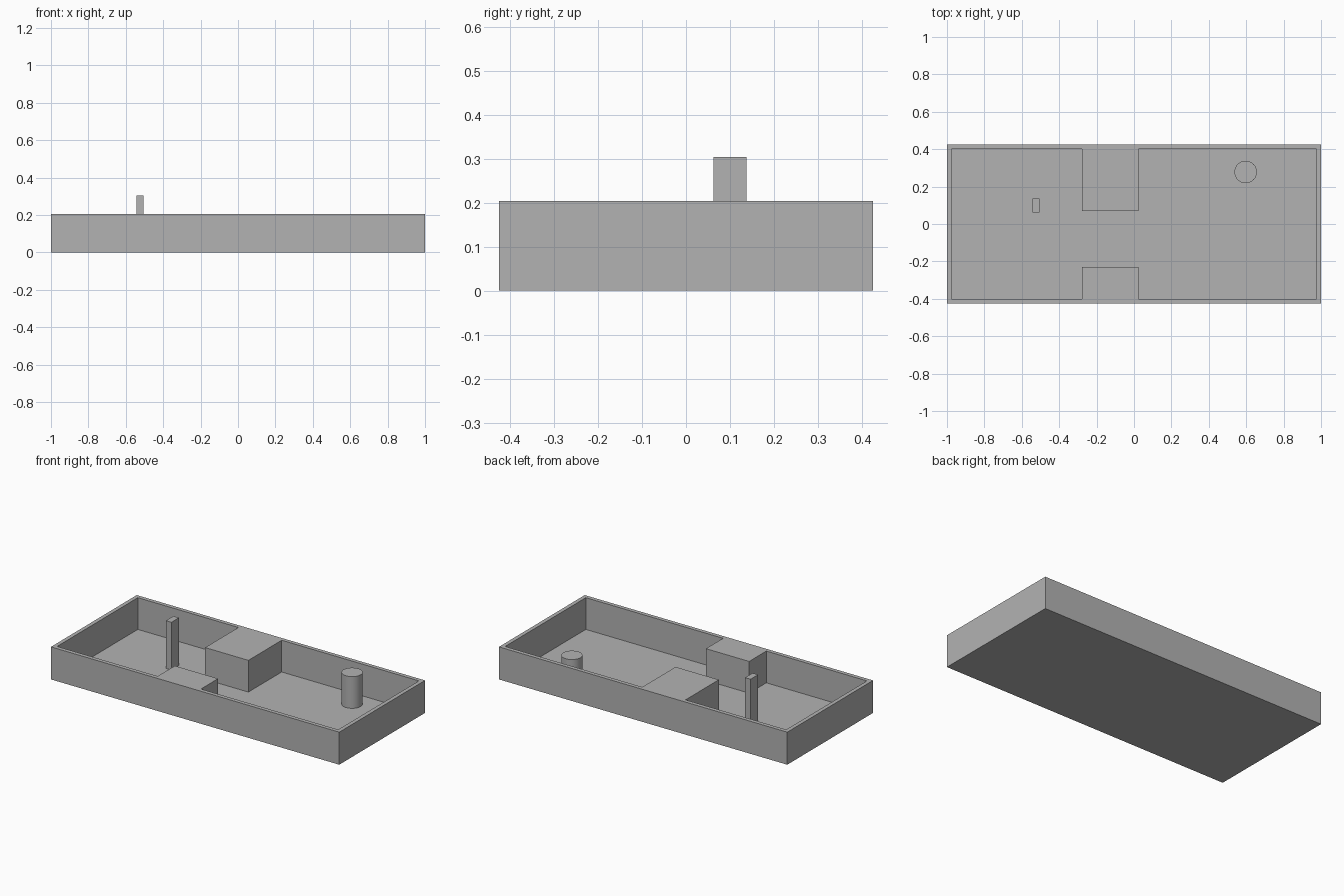
import bpy
import bmesh

cube = bpy.data.objects.get("Cube")
if cube:
    bpy.data.objects.remove(cube, do_unlink=True)

grey = bpy.data.materials.new("plain grey")
grey.use_nodes = True
colour = (0.45, 0.45, 0.45, 1)
grey.diffuse_color = colour
grey.node_tree.nodes["Principled BSDF"].inputs["Base Color"].default_value = colour

HALF_X, HALF_Y = 1.0, 0.425
WALL, FLOOR, RIM = 0.025, 0.005, 0.204


def prism(name, outline, bottom, top):
    """Extrude a flat outline upward into a solid."""
    bm = bmesh.new()
    face = bm.faces.new([bm.verts.new((x, y, bottom)) for x, y in outline])
    grown = bmesh.ops.extrude_face_region(bm, geom=[face])["geom"]
    verts = [v for v in grown if isinstance(v, bmesh.types.BMVert)]
    bmesh.ops.translate(bm, verts=verts, vec=(0, 0, top - bottom))
    bmesh.ops.recalc_face_normals(bm, faces=bm.faces)
    mesh = bpy.data.meshes.new(name)
    bm.to_mesh(mesh)
    bm.free()
    mesh.materials.append(grey)
    obj = bpy.data.objects.new(name, mesh)
    bpy.context.collection.objects.link(obj)
    return obj


def rectangle(x0, x1, y0, y1):
    return [(x0, y0), (x1, y0), (x1, y1), (x0, y1)]


# Tray: a solid slab hollowed out, leaving two blocks that narrow the middle
tray = prism("tray", rectangle(-HALF_X, HALF_X, -HALF_Y, HALF_Y), 0, RIM)
ix, iy = HALF_X - WALL, HALF_Y - WALL
block_left, block_right = -0.277, 0.023
gap_front, gap_back = -0.23, 0.07
hollow = prism("hollow_cutter", [
    (-ix, -iy), (block_left, -iy), (block_left, gap_front),
    (block_right, gap_front), (block_right, -iy), (ix, -iy),
    (ix, iy), (block_right, iy), (block_right, gap_back),
    (block_left, gap_back), (block_left, iy), (-ix, iy)], FLOOR, RIM + 0.1)
hollow.hide_render = True
cut = tray.modifiers.new("hollow", 'BOOLEAN')
cut.operation = 'DIFFERENCE'
cut.solver = 'EXACT'
cut.object = hollow
bpy.context.view_layer.objects.active = tray
bpy.ops.object.modifier_apply(modifier=cut.name)
bpy.data.objects.remove(hollow, do_unlink=True)

# Tall thin post on the floor
prism("post", rectangle(-0.544, -0.506, 0.0625, 0.1375), FLOOR, 0.304)

# Round column in the back corner
bpy.ops.mesh.primitive_cylinder_add(vertices=48, radius=0.06, depth=RIM - FLOOR,
                                    location=(0.597, 0.278, (RIM + FLOOR) / 2))
column = bpy.context.object
column.name = "column"
column.data.materials.append(grey)
bpy.ops.object.shade_smooth_by_angle()
